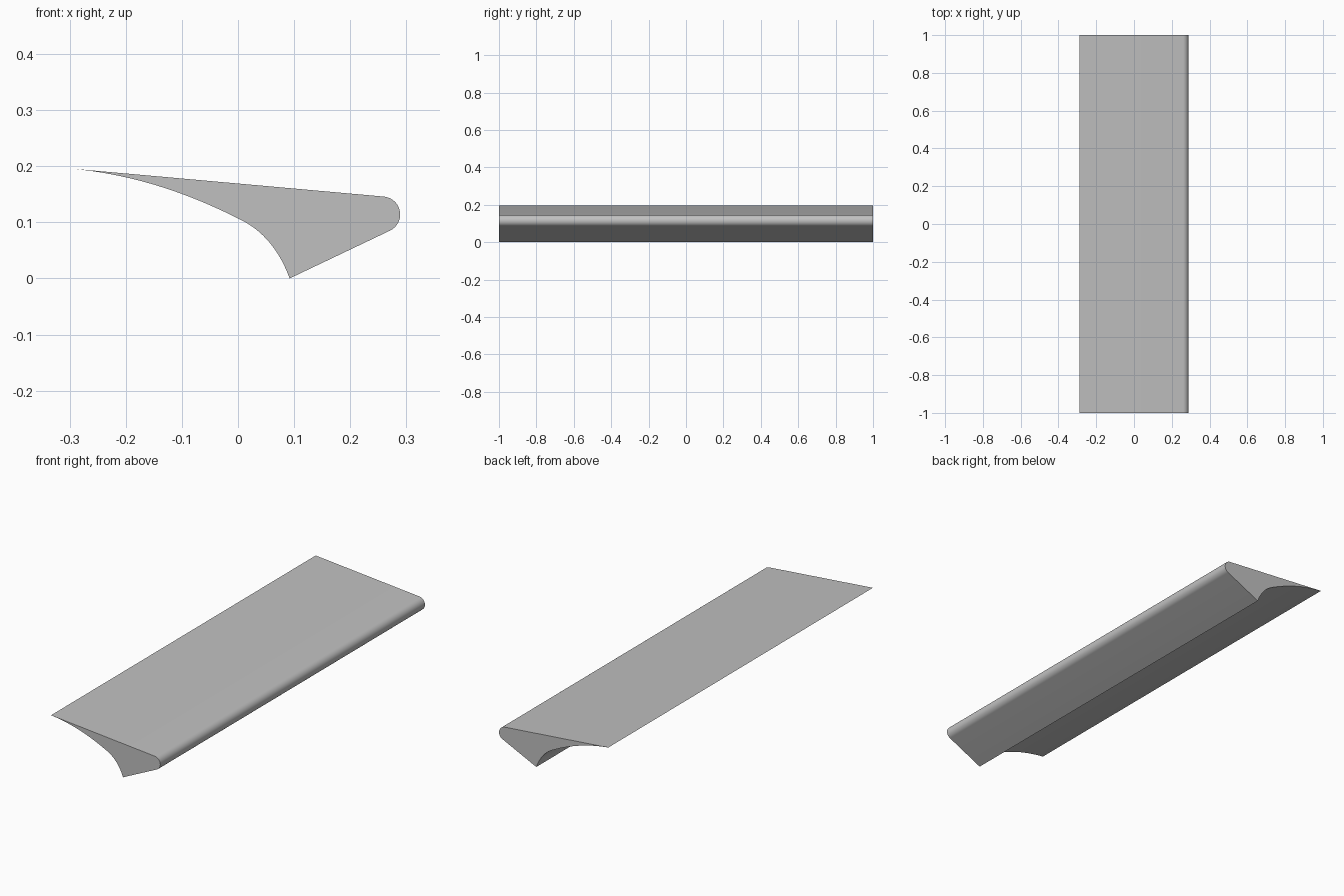
import bpy, bmesh, math
from mathutils import Vector
from mathutils.geometry import interpolate_bezier

cube = bpy.data.objects.get("Cube")
if cube:
    bpy.data.objects.remove(cube, do_unlink=True)

HALF_LENGTH = 1.0
TIP = Vector((-0.289, 0.195))
FOOT = Vector((0.092, 0.0))
KNEE = Vector((0.0, 0.107))
NOSE, RADIUS = Vector((0.257, 0.114)), 0.032


def curve(a, b, c, d, steps=14):
    """Bezier points from a up to, but not including, d."""
    return interpolate_bezier(a, Vector(b), Vector(c), d, steps)[:-1]


# Cross-section: foot, rounded nose, thin tip, then the hollow underside
start, end, steps = math.radians(-65), math.radians(85), 20
profile = [FOOT]
for i in range(steps + 1):
    a = start + (end - start) * i / steps
    profile.append(NOSE + RADIUS * Vector((math.cos(a), math.sin(a))))
profile += curve(TIP, (-0.18, 0.183), (-0.09, 0.152), KNEE)
profile += curve(KNEE, (0.043, 0.087), (0.073, 0.052), FOOT)

# Extrude the section along the length
bm = bmesh.new()
face = bm.faces.new([bm.verts.new((p[0], -HALF_LENGTH, p[1])) for p in profile])
result = bmesh.ops.extrude_face_region(bm, geom=[face], use_keep_orig=True)
moved = [v for v in result["geom"] if isinstance(v, bmesh.types.BMVert)]
bmesh.ops.translate(bm, verts=moved, vec=(0, 2 * HALF_LENGTH, 0))
bmesh.ops.recalc_face_normals(bm, faces=bm.faces)
mesh = bpy.data.meshes.new("handle_strip")
bm.to_mesh(mesh)
bm.free()

strip = bpy.data.objects.new("handle_strip", mesh)
bpy.context.collection.objects.link(strip)

# Plain grey finish
grey = bpy.data.materials.new("plain_grey")
grey.use_nodes = True
colour = (0.53, 0.53, 0.53, 1)
grey.diffuse_color = colour
for node in grey.node_tree.nodes:
    if node.type == "BSDF_PRINCIPLED":
        node.inputs["Base Color"].default_value = colour
mesh.materials.append(grey)

# Smooth the curves and keep the long edges crisp
bpy.ops.object.select_all(action="DESELECT")
strip.select_set(True)
bpy.context.view_layer.objects.active = strip
bpy.ops.object.shade_smooth_by_angle(angle=math.radians(25))
